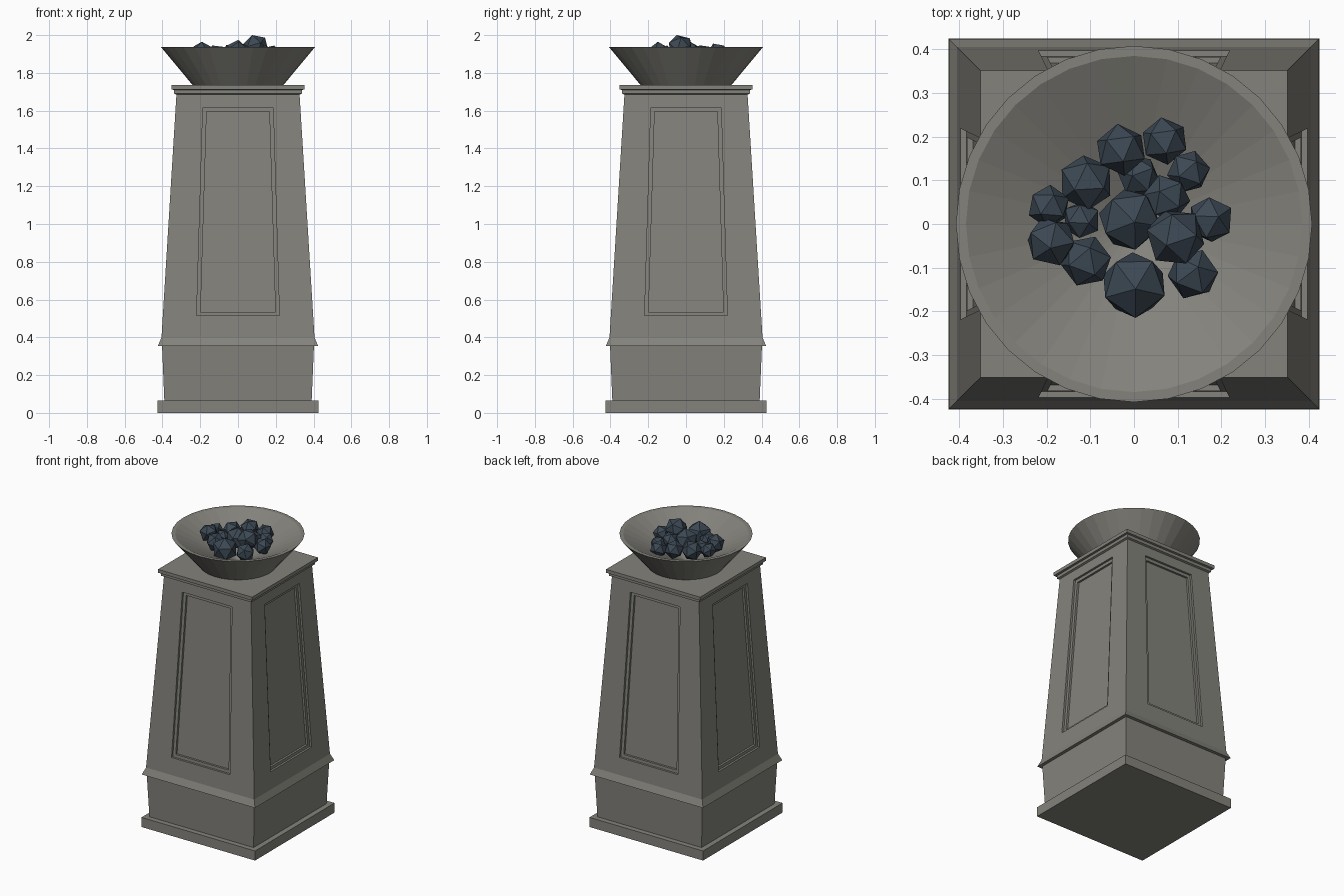
import bpy
import bmesh
import math
import random
from mathutils import Euler, Vector

random.seed(4)
cube = bpy.data.objects.get("Cube")
if cube:
    bpy.data.objects.remove(cube)


def make_material(name, colour):
    mat = bpy.data.materials.new(name)
    mat.use_nodes = True
    mat.diffuse_color = colour
    mat.node_tree.nodes["Principled BSDF"].inputs["Base Color"].default_value = colour
    return mat


stone = make_material("weathered stone", (0.23, 0.225, 0.2, 1))
coal = make_material("blue black coal", (0.045, 0.065, 0.088, 1))


def finish(bm, name, mat):
    bmesh.ops.remove_doubles(bm, verts=bm.verts, dist=0.0001)
    bmesh.ops.recalc_face_normals(bm, faces=bm.faces)
    mesh = bpy.data.meshes.new(name)
    bm.to_mesh(mesh)
    bm.free()
    mesh.materials.append(mat)
    obj = bpy.data.objects.new(name, mesh)
    bpy.context.collection.objects.link(obj)
    return obj


def loft(bm, rings, cap_start=False, cap_end=False):
    """Bridge matching rings of points with quads."""
    loops = [[bm.verts.new(p) for p in ring] for ring in rings]
    for low, high in zip(loops, loops[1:]):
        for i in range(len(low)):
            j = (i + 1) % len(low)
            bm.faces.new((low[i], low[j], high[j], high[i]))
    if cap_start:
        bm.faces.new(loops[0][::-1])
    if cap_end:
        bm.faces.new(loops[-1])


def square(half, z):
    return [Vector((x * half, y * half, z)) for x, y in ((-1, -1), (1, -1), (1, 1), (-1, 1))]


def circle(radius, z, sides=32):
    turns = [math.tau * i / sides for i in range(sides)]
    return [Vector((radius * math.cos(a), radius * math.sin(a), z)) for a in turns]


def square_block(name, profile):
    bm = bmesh.new()
    loft(bm, [square(h, z) for h, z in profile], True, True)
    return finish(bm, name, stone)


# Square footing, plinth with sloped moulding, and cornice
BODY_LOW, BODY_HIGH = (0.405, 0.4), (0.326, 1.685)
square_block("footing", [(0.425, 0), (0.425, 0.065)])
square_block("plinth", [(0.39, 0.065), (0.402, 0.355), (0.424, 0.355), BODY_LOW])
square_block("cornice", [BODY_HIGH, (0.338, 1.69), (0.338, 1.71), (0.352, 1.712), (0.352, 1.735)])


# Tapered shaft: each side carries a two-step recessed panel
def body_half(z):
    t = (z - BODY_LOW[1]) / (BODY_HIGH[1] - BODY_LOW[1])
    return BODY_LOW[0] + t * (BODY_HIGH[0] - BODY_LOW[0])


def panel_ring(low, high, depth):
    (w0, z0), (w1, z1) = low, high
    corners = ((-w0, z0), (w0, z0), (w1, z1), (-w1, z1))
    return [Vector((x, depth - body_half(z), z)) for x, z in corners]


outer = (0.219, 0.515), (0.186, 1.617)
inner = (0.198, 0.535), (0.166, 1.595)
STEP = 0.014
side = [
    panel_ring(BODY_LOW, BODY_HIGH, 0),
    panel_ring(*outer, 0),
    panel_ring(*outer, STEP),
    panel_ring(*inner, STEP),
    panel_ring(*inner, 2 * STEP),
]
bm = bmesh.new()
for quarter in range(4):
    turn = Euler((0, 0, quarter * math.pi / 2)).to_matrix()
    loft(bm, [[turn @ p for p in ring] for ring in side], cap_end=True)
finish(bm, "panelled_shaft", stone)

# Fire bowl with a flat rim and a shallow conical inside
bm = bmesh.new()
bowl = [(0.24, 1.735), (0.408, 1.937), (0.385, 1.937), (0.01, 1.76)]
loft(bm, [circle(r, z) for r, z in bowl], True, True)
finish(bm, "fire_bowl", stone)

# Coals: x, y, radius and top height above the shaft, all in hundredths
COALS = [
    (-3, 17, 6, 22), (7, 19, 5.5, 20), (12.5, 12, 5, 19), (1, 11, 5, 18),
    (-11, 9.5, 6.5, 21), (-19.5, 4, 5, 20), (-12, 1, 4.5, 19), (-19, -4, 6, 23),
    (-11, -8.5, 6, 20), (-1, 1, 7.5, 24), (7.5, 6, 5.5, 21), (17.5, 1, 5.5, 21),
    (9.5, -3, 7, 26.5), (13.5, -11.5, 6, 21), (0, -14, 8, 23),
]
for number, values in enumerate(COALS, 1):
    x, y, radius, top = (v / 100 for v in values)
    bm = bmesh.new()
    bmesh.ops.create_icosphere(bm, subdivisions=1, radius=radius)
    tilt = Euler((random.uniform(-0.5, 0.5), random.uniform(-0.5, 0.5), random.uniform(0, 6)))
    bmesh.ops.rotate(bm, verts=bm.verts, matrix=tilt.to_matrix())
    peak = max(v.co.z for v in bm.verts)
    bmesh.ops.translate(bm, verts=bm.verts, vec=(x, y, 1.735 + top - peak))
    finish(bm, f"coal_{number}", coal)
